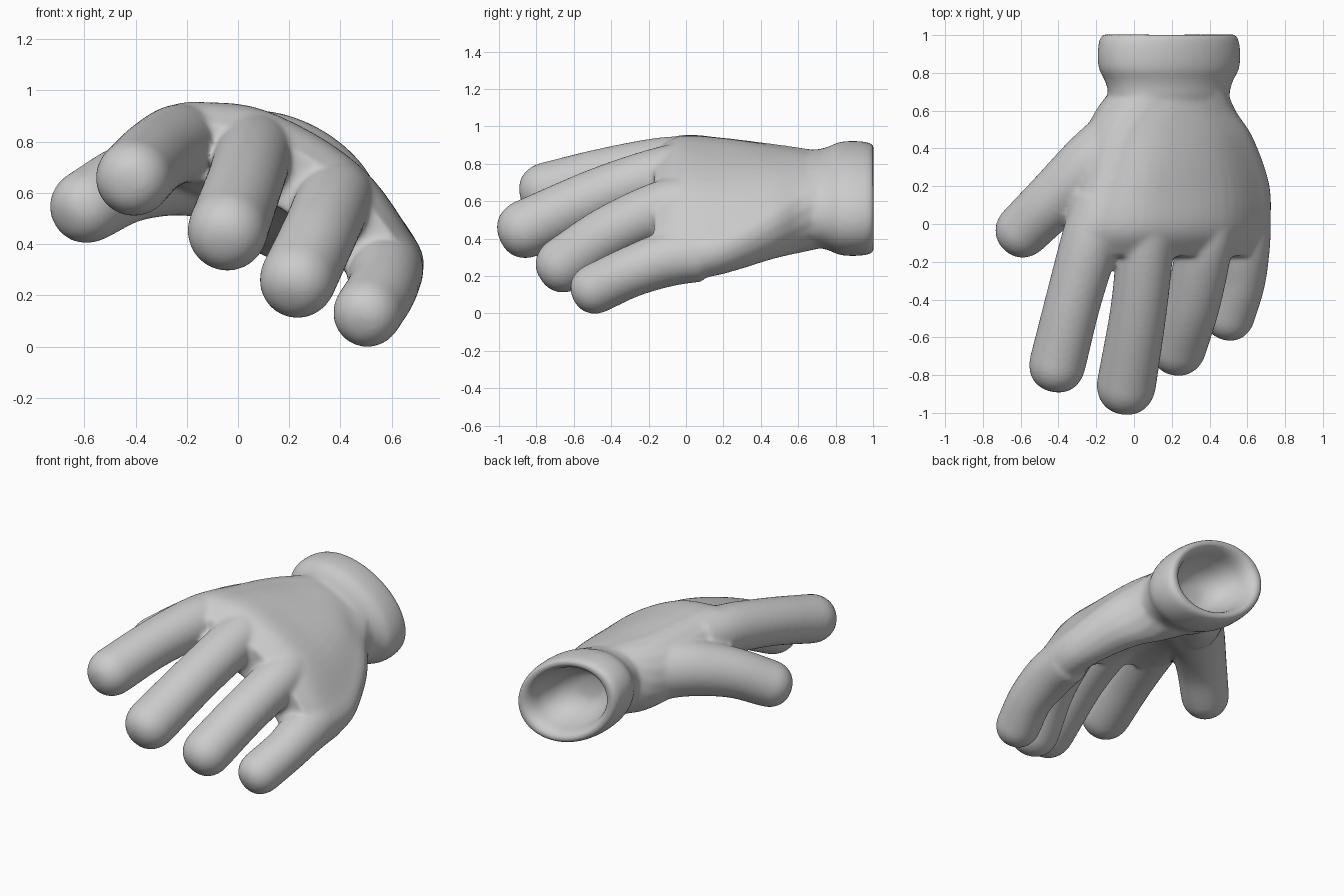
import bpy, bmesh, math
from mathutils import Vector

cube = bpy.data.objects.get("Cube")
if cube:
    bpy.data.objects.remove(cube, do_unlink=True)

grey = bpy.data.materials.new("soft grey")
grey.use_nodes = True
colour = (0.6, 0.6, 0.6, 1)
grey.diffuse_color = colour
grey.node_tree.nodes["Principled BSDF"].inputs["Base Color"].default_value = colour


def spline(points, steps):
    """Smooth path through the points, with any number of components."""
    p = [Vector(q) for q in points]
    p = [p[0] * 2 - p[1]] + p + [p[-1] * 2 - p[-2]]
    path = []
    for a, b, c, d in zip(p, p[1:], p[2:], p[3:]):
        for i in range(steps):
            t = i / steps
            path.append((b * 2 + (c - a) * t + (a * 2 - b * 5 + c * 4 - d) * t * t
                         + (b * 3 - a - c * 3 + d) * t ** 3) / 2)
    return path + [p[-2]]


def loft(name, rings):
    """Skin a row of equal rings and close both ends."""
    bm = bmesh.new()
    loops = [[bm.verts.new(v) for v in ring] for ring in rings]
    n = len(loops[0])
    for r, s in zip(loops, loops[1:]):
        for i in range(n):
            j = (i + 1) % n
            bm.faces.new((r[i], r[j], s[j], s[i]))
    bm.faces.new(loops[0])
    bm.faces.new(loops[-1])
    bmesh.ops.recalc_face_normals(bm, faces=bm.faces)
    mesh = bpy.data.meshes.new(name)
    bm.to_mesh(mesh)
    bm.free()
    mesh.materials.append(grey)
    obj = bpy.data.objects.new(name, mesh)
    bpy.context.collection.objects.link(obj)
    return obj


def circle(n):
    return [(math.cos(i * math.tau / n), math.sin(i * math.tau / n)) for i in range(n)]


def digit(name, points):
    """Round tube with a blunt domed tip; each point is x, y, z, radius."""
    path = spline(points, 10)
    end, before = path[-1], path[-2]
    ahead = (end - before).xyz.normalized()
    for k in range(1, 9):
        a = k / 8 * math.pi * 0.48
        tip = end.xyz + ahead * end.w * math.sin(a)
        path.append(Vector((*tip, end.w * math.cos(a) ** 0.8)))
    rings = []
    for i, p in enumerate(path):
        d = (path[min(i + 1, len(path) - 1)] - path[max(i - 1, 0)]).xyz.normalized()
        side = d.cross(Vector((0, 0, 1))).normalized()
        up = side.cross(d)
        rings.append([p.xyz + (side * c + up * s) * p.w for c, s in circle(32)])
    return loft(name, rings)


def palm_ring(section):
    """Outline of a thick arched line: y, four x-z pairs, half thickness at each end."""
    y, h0, h1 = section[0], section[9], section[10]
    line = spline([section[i:i + 2] for i in (1, 3, 5, 7)], 6)
    last = len(line) - 1
    top, bottom = [], []
    for i, p in enumerate(line):
        d = (line[min(i + 1, last)] - line[max(i - 1, 0)]).normalized()
        n = Vector((-d.y, d.x)) * (h0 + (h1 - h0) * i / last)
        top.append(p + n)
        bottom.append(p - n)

    def cap(centre, start):
        v = start - centre
        turn = [k / 8 * math.pi for k in range(1, 8)]
        return [centre + Vector((v.x * math.cos(a) + v.y * math.sin(a),
                                 v.y * math.cos(a) - v.x * math.sin(a))) for a in turn]

    outline = top + cap(line[-1], top[-1]) + bottom[::-1] + cap(line[0], bottom[0])
    return [(q.x, y, q.y) for q in outline]


# Arched palm, from the wrist to the webs between the fingers
palm = loft("glove", [palm_ring(s) for s in spline([
    (0.70, 0.085, 0.66, 0.15, 0.63, 0.22, 0.59, 0.285, 0.555, 0.215, 0.215),
    (0.60, 0.02, 0.665, 0.13, 0.65, 0.24, 0.60, 0.34, 0.52, 0.225, 0.2),
    (0.45, -0.05, 0.69, 0.10, 0.685, 0.31, 0.60, 0.47, 0.45, 0.22, 0.165),
    (0.20, -0.12, 0.755, 0.07, 0.75, 0.38, 0.59, 0.59, 0.34, 0.185, 0.13),
    (-0.03, -0.20, 0.79, 0.06, 0.765, 0.37, 0.59, 0.58, 0.31, 0.165, 0.14),
    (-0.17, -0.26, 0.77, 0.05, 0.72, 0.36, 0.54, 0.57, 0.29, 0.115, 0.115)], 6)])

# Four fingers and the thumb
parts = [
    digit("index_finger", [(-0.17, 0.12, 0.785, 0.155), (-0.235, -0.1, 0.79, 0.155),
                           (-0.325, -0.42, 0.74, 0.148), (-0.405, -0.74, 0.66, 0.15)]),
    digit("middle_finger", [(0.07, 0.12, 0.76, 0.16), (0.06, -0.1, 0.745, 0.153),
                            (0.025, -0.45, 0.635, 0.15), (-0.04, -0.85, 0.455, 0.157)]),
    digit("ring_finger", [(0.39, 0.08, 0.58, 0.14), (0.375, -0.1, 0.57, 0.148),
                          (0.315, -0.4, 0.435, 0.147), (0.235, -0.65, 0.265, 0.15)]),
    digit("little_finger", [(0.585, 0.08, 0.31, 0.14), (0.575, -0.1, 0.29, 0.147),
                            (0.56, -0.3, 0.22, 0.136), (0.507, -0.48, 0.135, 0.135)]),
    digit("thumb", [(0.1, 0.6, 0.63, 0.18), (0, 0.48, 0.67, 0.2), (-0.21, 0.32, 0.69, 0.18),
                    (-0.42, 0.13, 0.64, 0.155), (-0.585, -0.03, 0.55, 0.145)]),
]

# Rolled oval cuff with a hollow mouth, tilted to suit the arch; each point is radius, y
profile = [(0.05, 0.73), (0.3, 0.74), (0.52, 0.79), (0.67, 0.88), (0.74, 0.96),
           (0.82, 0.998), (0.91, 1.005), (0.98, 0.98), (1.01, 0.9), (0.99, 0.82),
           (0.92, 0.77), (0.87, 0.72), (0.86, 0.69), (0.8, 0.64)]
tilt = math.radians(-29)
cos_t, sin_t = math.cos(tilt), math.sin(tilt)
oval = [(0.402 * c * cos_t - 0.268 * s * sin_t, 0.402 * c * sin_t + 0.268 * s * cos_t)
        for c, s in circle(48)]
parts.append(loft("cuff", [[(0.185 + r * u, y, 0.615 + r * v) for u, v in oval]
                           for r, y in spline(profile, 3)]))

# Fuse everything into one soft skin
bpy.ops.object.select_all(action="DESELECT")
for part in parts + [palm]:
    part.select_set(True)
bpy.context.view_layer.objects.active = palm
bpy.ops.object.join()
remesh = palm.modifiers.new("fuse", "REMESH")
remesh.mode = "VOXEL"
remesh.voxel_size = 0.013
soften = palm.modifiers.new("soften", "SMOOTH")
soften.factor = 0.5
soften.iterations = 14
for modifier in ("fuse", "soften"):
    bpy.ops.object.modifier_apply(modifier=modifier)
bpy.ops.object.shade_smooth_by_angle(angle=math.radians(60))
